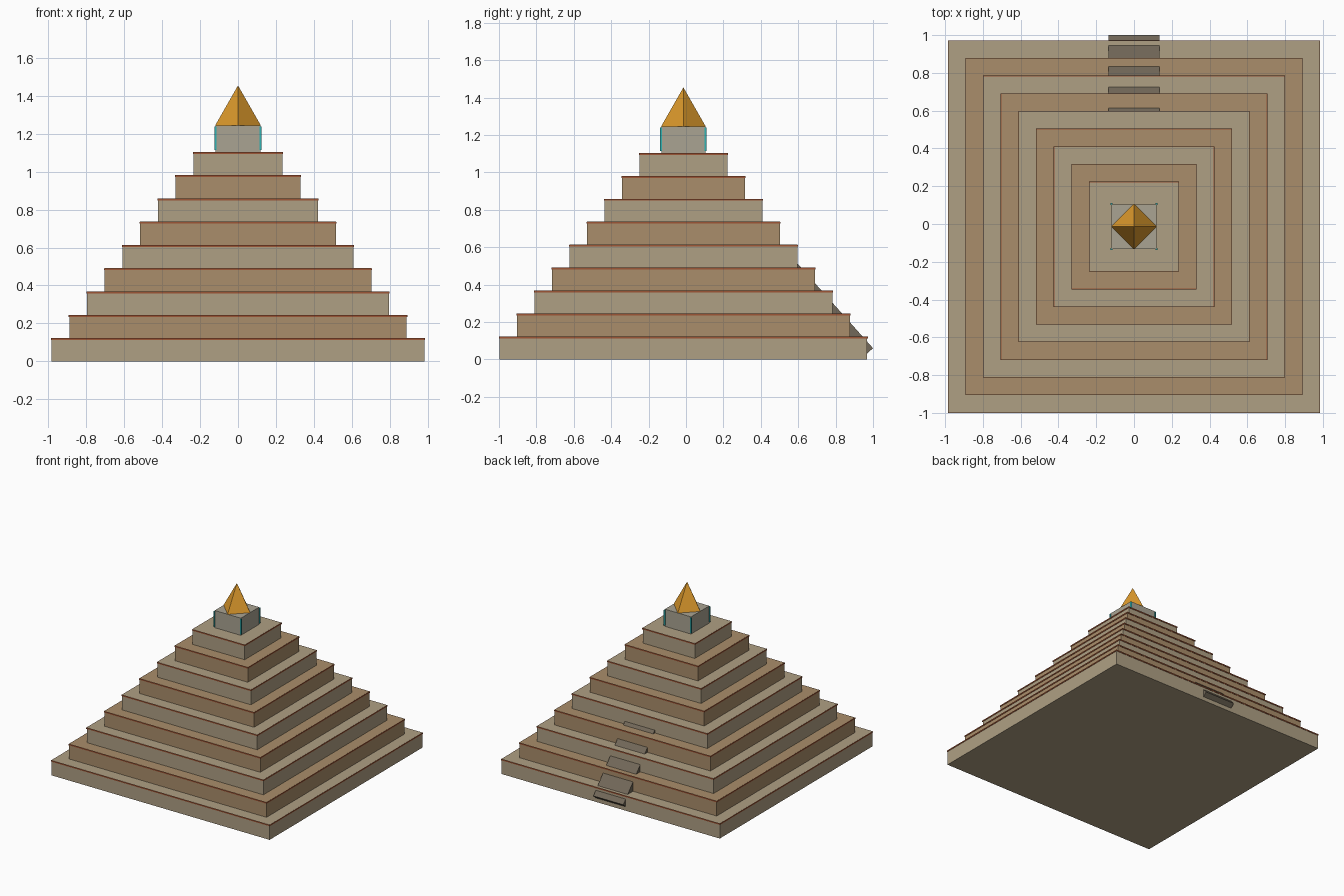
import bpy, math
from mathutils import Vector

if "Cube" in bpy.data.objects:
    bpy.data.objects.remove(bpy.data.objects["Cube"])

CY = -0.014          # pyramid axis in y (staircase sticks out at the back)
TIERS, H = 9, 0.1227


def mat(name, rgb):
    m = bpy.data.materials.new(name)
    m.diffuse_color = (*rgb, 1)
    m.use_nodes = True
    m.node_tree.nodes["Principled BSDF"].inputs["Base Color"].default_value = m.diffuse_color
    return m


sand = mat("sandstone", (0.43, 0.35, 0.23))
clay = mat("clay_stone", (0.40, 0.27, 0.145))
red = mat("red_trim", (0.34, 0.09, 0.035))
grey = mat("shrine_stone", (0.40, 0.37, 0.29))
teal = mat("teal", (0.03, 0.45, 0.45))
gold = mat("gold", (0.72, 0.32, 0.025))
dark = mat("dark_stone", (0.17, 0.14, 0.10))


def box(name, centre, size, material, rot_x=0.0):
    bpy.ops.mesh.primitive_cube_add(size=1, location=centre)
    o = bpy.context.object
    o.name = name
    o.scale = size
    o.rotation_euler.x = rot_x
    o.data.materials.append(material)
    return o


# stepped tiers, each with a thin red trim course at its top edge
for i in range(TIERS):
    half = 0.983 - 0.0935 * i
    top = H * (i + 1)
    box(f"tier_{i + 1}", (0, CY, top - H / 2), (2 * half, 2 * half, H),
        clay if i % 2 else sand)
    box(f"tier_trim_{i + 1}", (0, CY, top - 0.0055),
        (2 * half + 0.006, 2 * half + 0.006, 0.01), red)

# shrine block with teal corner posts
z0 = TIERS * H
box("shrine", (0, CY, z0 + 0.07), (0.236, 0.236, 0.14), grey)
for sx in (-1, 1):
    for sy in (-1, 1):
        box("shrine_corner_post", (sx * 0.119, CY + sy * 0.119, z0 + 0.072),
            (0.01, 0.01, 0.125), teal)

# golden four-sided cap, turned so its corners face the axes
bpy.ops.mesh.primitive_cone_add(vertices=4, radius1=0.12, radius2=0, depth=0.21,
                                location=(0, CY, z0 + 0.14 + 0.105))
cap = bpy.context.object
cap.name = "golden_cap"
cap.data.materials.append(gold)

# sloping stair ramp, mostly buried in the back of the tiers
a = math.atan(1.12)
length, thick = 0.71, 0.06
along = Vector((0, -math.cos(a), math.sin(a)))
inward = Vector((0, -math.sin(a), -math.cos(a)))
centre = Vector((0, 1.0, 0.06)) + along * length / 2 + inward * thick / 2
box("back_stair_ramp", centre, (0.27, length, thick), dark, -a)
